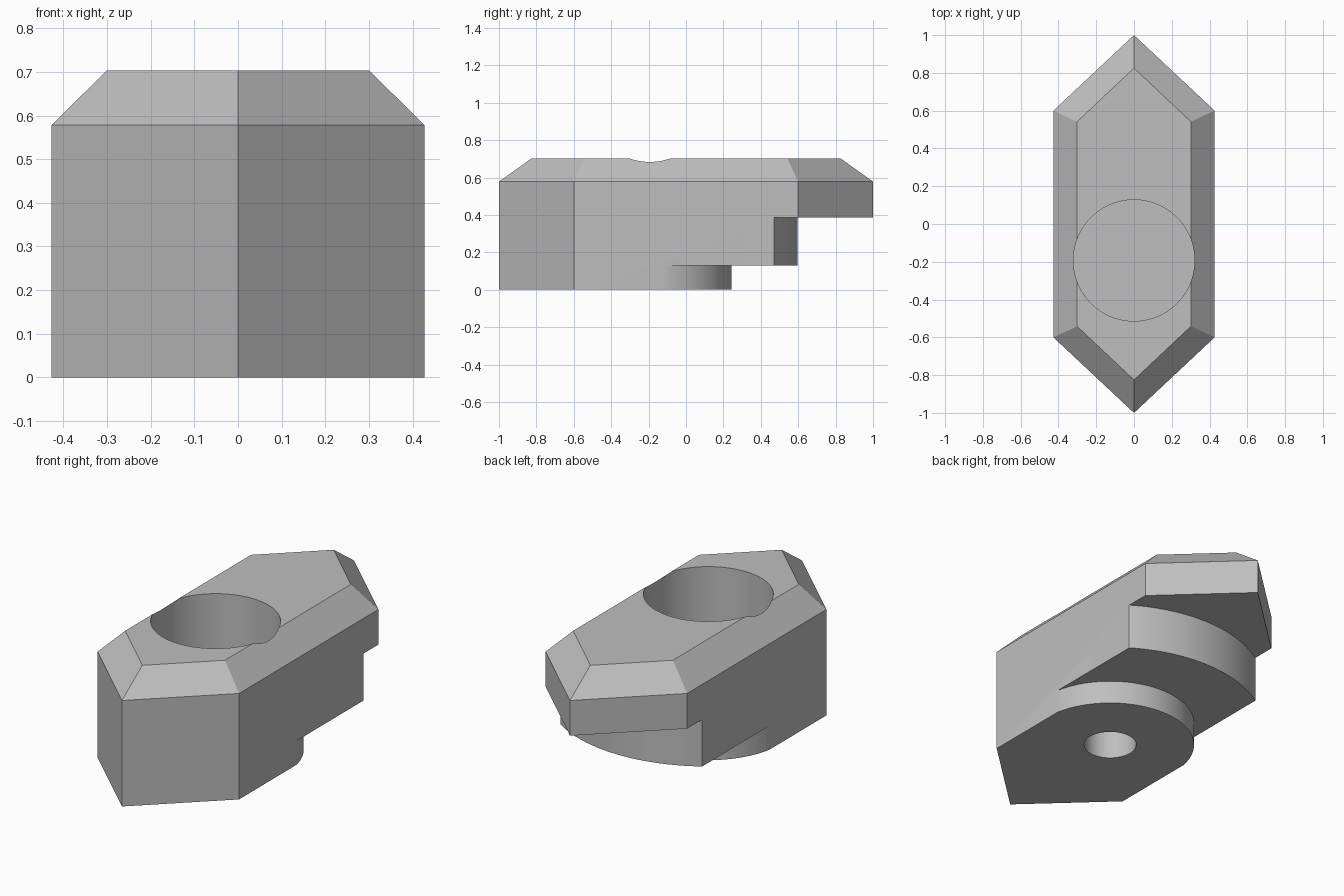
import bpy, bmesh, math

if "Cube" in bpy.data.objects:
    bpy.data.objects.remove(bpy.data.objects["Cube"])

grey = bpy.data.materials.new("plain grey")
grey.use_nodes = True
colour = (0.52, 0.52, 0.52, 1)
grey.diffuse_color = colour
grey.node_tree.nodes["Principled BSDF"].inputs["Base Color"].default_value = colour

HALF_WIDTH = 0.427
BORE_Y = -0.193   # shared axis of the bores and the rounded steps


def loft(name, layers):
    """Closed solid through matching outlines, each given as (points, z)."""
    bm = bmesh.new()
    rings = [[bm.verts.new((x, y, z)) for x, y in pts] for pts, z in layers]
    n = len(rings[0])
    bm.faces.new(rings[0][::-1])
    bm.faces.new(rings[-1])
    for low, high in zip(rings, rings[1:]):
        for i in range(n):
            j = (i + 1) % n
            bm.faces.new((low[i], low[j], high[j], high[i]))
    bmesh.ops.recalc_face_normals(bm, faces=bm.faces)
    mesh = bpy.data.meshes.new(name)
    bm.to_mesh(mesh)
    bm.free()
    mesh.materials.append(grey)
    obj = bpy.data.objects.new(name, mesh)
    bpy.context.collection.objects.link(obj)
    return obj


def hexagon(w, shoulder, tip):
    return [(0, -tip), (w, -shoulder), (w, shoulder),
            (0, tip), (-w, shoulder), (-w, -shoulder)]


def arc(radius, start, end, count):
    angles = [start + (end - start) * i / count for i in range(count + 1)]
    return [(radius * math.cos(a), BORE_Y + radius * math.sin(a)) for a in angles]


def bore(name, radius, bottom, top):
    ring = arc(radius, 0, 2 * math.pi, 96)[:-1]
    return loft(name, [(ring, bottom), (ring, top)])


def step(name, radius, top):
    """Everything behind a rounded end, up to the given height."""
    a = math.acos(HALF_WIDTH / radius)
    curve = arc(radius, a, math.pi - a, 64)
    edge_y = curve[0][1]
    outline = [(0.7, edge_y)] + curve + [(-0.7, edge_y), (-0.7, 1.3), (0.7, 1.3)]
    return loft(name, [(outline, -0.1), (outline, top)])


# Hexagonal body with a bevelled top
base = hexagon(HALF_WIDTH, 0.6, 1)
body = loft("body", [(base, 0), (base, 0.578),
                     (hexagon(0.301, 0.542, 0.825), 0.703)])

# Rounded underside steps, wide top pocket and narrow bottom hole
cutters = [step("upper_step_cutter", 0.789, 0.386),
           step("lower_step_cutter", 0.4355, 0.13),
           bore("top_pocket_cutter", 0.321, 0.257, 0.9),
           bore("bottom_hole_cutter", 0.135, -0.2, 0.19)]

bpy.context.view_layer.objects.active = body
for cutter in cutters:
    cutter.hide_render = True
    mod = body.modifiers.new(cutter.name, 'BOOLEAN')
    mod.operation = 'DIFFERENCE'
    mod.solver = 'EXACT'
    mod.object = cutter
    bpy.ops.object.modifier_apply(modifier=mod.name)
for cutter in cutters:
    bpy.data.objects.remove(cutter)

# Smooth the round walls, keep the facets sharp
bpy.ops.object.select_all(action='DESELECT')
body.select_set(True)
bpy.ops.object.shade_smooth_by_angle(angle=math.radians(20))
